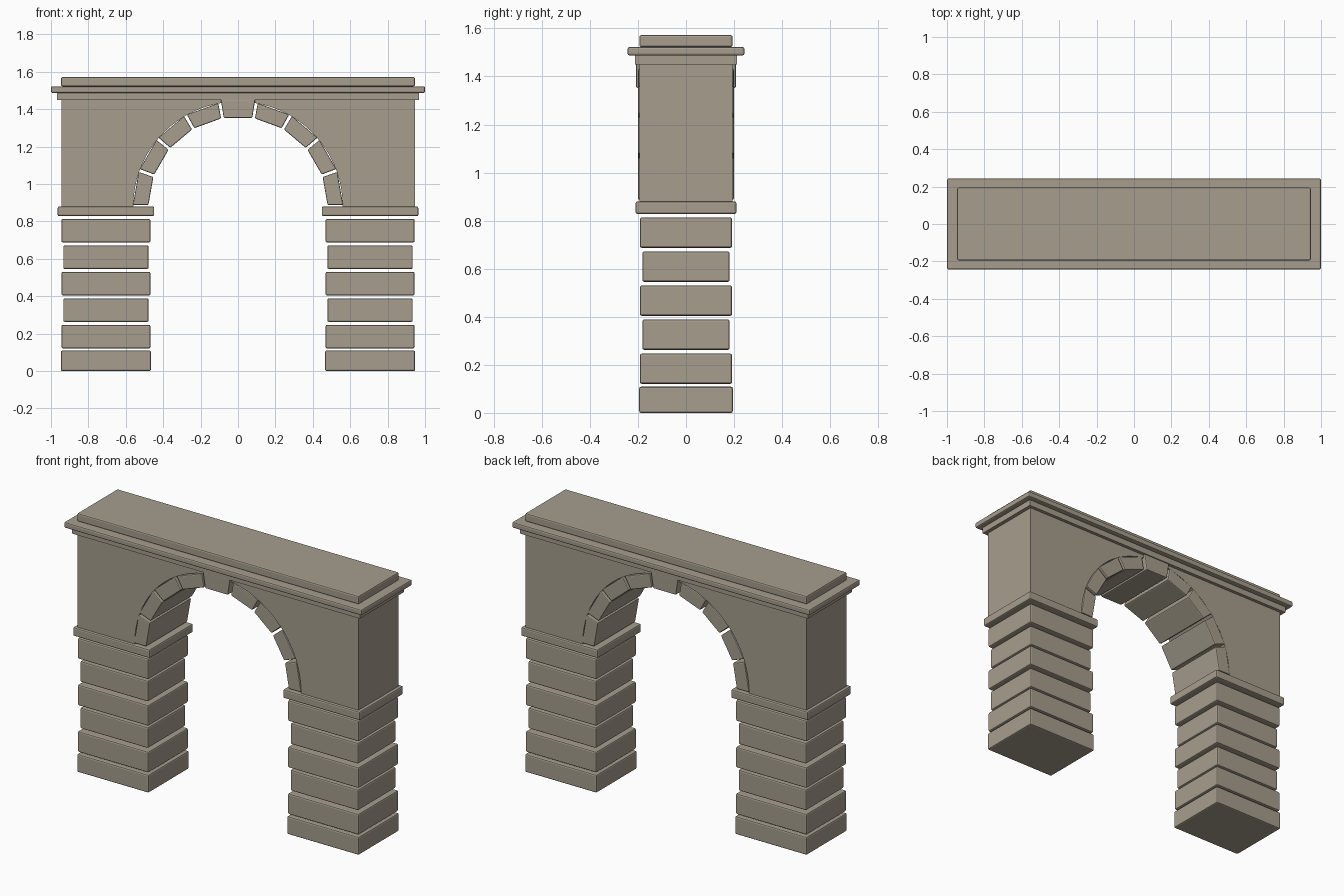
import bpy, bmesh
from math import sin, cos, pi, radians

if "Cube" in bpy.data.objects:
    bpy.data.objects.remove(bpy.data.objects["Cube"])

stone = bpy.data.materials.new("stone")
stone.diffuse_color = (0.38, 0.34, 0.27, 1)
stone.use_nodes = True
stone.node_tree.nodes["Principled BSDF"].inputs["Base Color"].default_value = stone.diffuse_color


def finish(name, bm, bevel):
    bmesh.ops.recalc_face_normals(bm, faces=bm.faces)
    mesh = bpy.data.meshes.new(name)
    bm.to_mesh(mesh)
    bm.free()
    ob = bpy.data.objects.new(name, mesh)
    bpy.context.collection.objects.link(ob)
    mesh.materials.append(stone)
    if bevel:
        mod = ob.modifiers.new("worn_edges", 'BEVEL')
        mod.width = bevel
        mod.segments = 2
    return ob


def prism(name, outline, half_depth, bevel=0.0):
    """Extrude an x-z outline symmetrically along y."""
    bm = bmesh.new()
    face = bm.faces.new([bm.verts.new((x, -half_depth, z)) for x, z in outline])
    ext = bmesh.ops.extrude_face_region(bm, geom=[face])
    moved = [v for v in ext["geom"] if isinstance(v, bmesh.types.BMVert)]
    bmesh.ops.translate(bm, verts=moved, vec=(0, 2 * half_depth, 0))
    return finish(name, bm, bevel)


def slab(name, x0, x1, half_depth, z0, z1, bevel=0.008):
    return prism(name, [(x0, z0), (x1, z0), (x1, z1), (x0, z1)], half_depth, bevel)


SPRING = 0.88    # height of the arch centre
INNER, OUTER = 0.479, 0.562


def polar(r, a):
    return (r * cos(a), SPRING + r * sin(a))


# Piers: base, five alternating courses and an impost on each side
for side, label in ((-1, "left"), (1, "right")):
    mid = side * 0.706
    slab(f"{label}_pier_base", mid - 0.241, mid + 0.241, 0.195, 0.0, 0.109)
    for i in range(5):
        z = 0.121 + i * 0.1415
        inset = 0.01 * (i % 2)
        slab(f"{label}_pier_block_{i + 1}", mid - 0.238 + inset, mid + 0.238 - inset,
             0.192 - inset, z, z + 0.126)
    slab(f"{label}_impost", mid - 0.258, mid + 0.258, 0.21, 0.828, SPRING)

# Wall above the piers with a round arched opening
steps = 36
arc = [polar(0.56, pi * i / steps) for i in range(steps + 1)]
prism("spandrel_wall",
      arc + [(-0.945, SPRING), (-0.945, 1.45), (0.945, 1.45), (0.945, SPRING)], 0.193)

# Arch stones with open joints, the keystone being larger
half = radians(9.15)
for i in range(9):
    a = radians(10 + 20 * i)
    key = i == 4
    outer = 0.58 if key else OUTER
    corners = [polar(INNER, a - half), polar(outer, a - half),
               polar(outer, a + half), polar(INNER, a + half)]
    prism("keystone" if key else f"arch_stone_{i + 1}", corners,
          0.208 if key else 0.199, 0.006)

# Cornice and top slab
slab("cornice_lower", -0.968, 0.968, 0.213, 1.45, 1.487, 0)
slab("cornice_upper", -1.0, 1.0, 0.243, 1.487, 1.522)
slab("parapet", -0.946, 0.946, 0.194, 1.522, 1.572)
